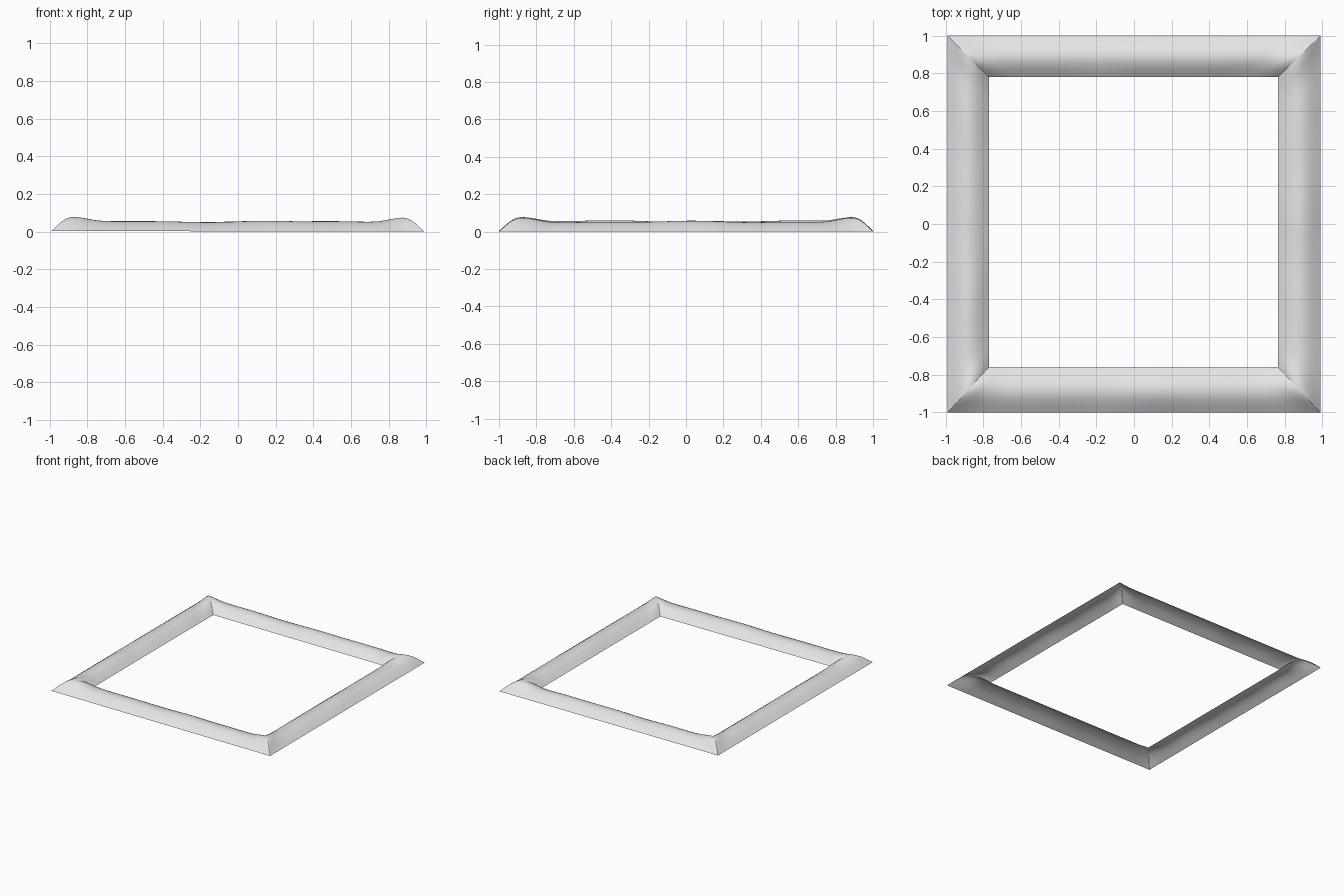
import bpy, bmesh, math
from mathutils import Vector

cube = bpy.data.objects.get("Cube")
if cube:
    bpy.data.objects.remove(cube, do_unlink=True)

# One light grey material
grey = bpy.data.materials.new("light grey")
grey.use_nodes = True
colour = (0.78, 0.78, 0.78, 1)
grey.diffuse_color = colour
grey.node_tree.nodes["Principled BSDF"].inputs["Base Color"].default_value = colour

# Corners of the outer and inner edges, counter-clockwise from front -x
OUTER = [(-0.99, -1), (0.99, -1), (0.99, 1), (-0.99, 1)]
INNER = [(-0.77, -0.76), (0.765, -0.76), (0.765, 0.78), (-0.77, 0.78)]
ALONG, ACROSS = 64, 14


def edge_height(p):
    """Rim height, sinking slightly towards the +x front corner."""
    return 0.006 - 0.003 * (p.x + abs(p.y)) / 2 - 0.0005 * p.x


def ridge_height(side, u):
    """Softly wavy crest that lifts near the corners."""
    wave = 0.003 * math.sin(5 * u + 1.7 * side) + 0.002 * math.sin(11 * u + side)
    lift = 0.022 * math.exp(-((1 - abs(u)) / 0.11) ** 2)
    return 0.052 + wave * (1 - u ** 4) + lift


# Hollow rounded rail, swept along four mitred sides
bm = bmesh.new()
for side in range(4):
    nxt = (side + 1) % 4
    grid = []
    for i in range(ALONG + 1):
        u = math.sin(math.pi * (i / ALONG - 0.5))
        f = (u + 1) / 2
        outer = Vector(OUTER[side]).lerp(Vector(OUTER[nxt]), f)
        inner = Vector(INNER[side]).lerp(Vector(INNER[nxt]), f)
        row = []
        for j in range(ACROSS + 1):
            t = j / ACROSS
            p = outer.lerp(inner, t)
            z = edge_height(p) + ridge_height(side, u) * max(0, math.sin(math.pi * t)) ** 1.05
            row.append(bm.verts.new((p.x, p.y, z)))
        grid.append(row)
    for a, b in zip(grid, grid[1:]):
        for j in range(ACROSS):
            bm.faces.new((a[j], b[j], b[j + 1], a[j + 1]))

# Join the mitres and level the crest where two sides meet
bmesh.ops.remove_doubles(bm, verts=bm.verts, dist=0.0008)
low = min(v.co.z for v in bm.verts)
for v in bm.verts:
    v.co.z -= low
for face in bm.faces:
    face.smooth = True
    if face.normal.z < 0:
        face.normal_flip()

mesh = bpy.data.meshes.new("square_frame")
bm.to_mesh(mesh)
bm.free()
mesh.materials.append(grey)
frame = bpy.data.objects.new("square_frame", mesh)
bpy.context.collection.objects.link(frame)
